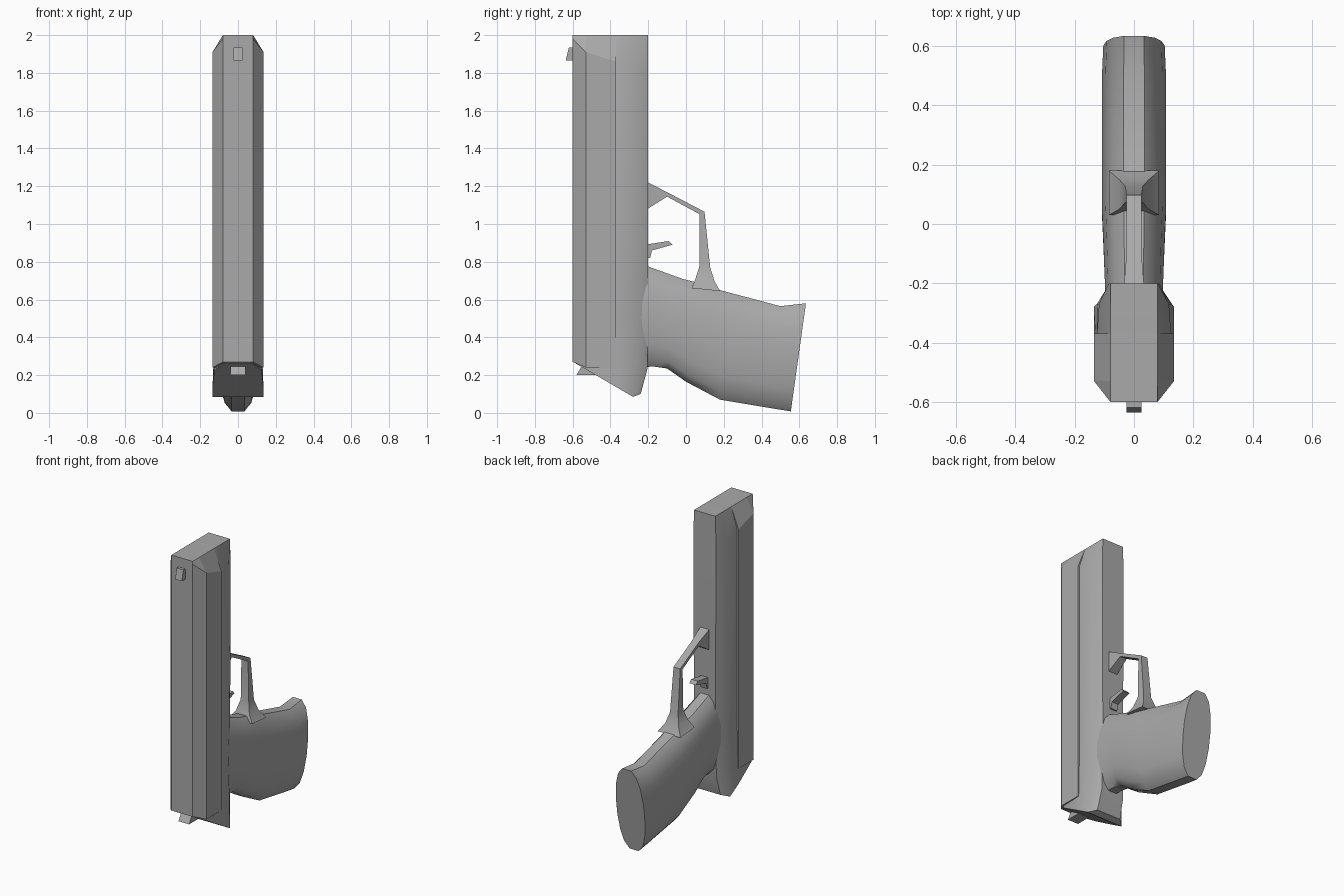
import bpy, bmesh, math

cube = bpy.data.objects.get("Cube")
if cube:
    bpy.data.objects.remove(cube, do_unlink=True)

grey = bpy.data.materials.new("gunmetal_grey")
grey.use_nodes = True
colour = (0.4, 0.4, 0.4, 1)
grey.diffuse_color = colour
grey.node_tree.nodes["Principled BSDF"].inputs["Base Color"].default_value = colour


def finish(name, bm, smooth):
    bmesh.ops.recalc_face_normals(bm, faces=bm.faces)
    mesh = bpy.data.meshes.new(name)
    bm.to_mesh(mesh)
    bm.free()
    mesh.materials.append(grey)
    obj = bpy.data.objects.new(name, mesh)
    bpy.context.collection.objects.link(obj)
    if smooth:
        bpy.ops.object.select_all(action='DESELECT')
        obj.select_set(True)
        bpy.context.view_layer.objects.active = obj
        bpy.ops.object.shade_smooth_by_angle(angle=math.radians(smooth))
    return obj


def loft(name, halves, smooth=0):
    """Skin a stack of half outlines, each mirrored across x = 0."""
    bm = bmesh.new()
    rings = []
    for half in halves:
        full = list(half) + [(-x, y, z) for x, y, z in reversed(half)]
        rings.append([bm.verts.new(p) for p in full])
    n = len(rings[0])
    for a, b in zip(rings, rings[1:]):
        for i in range(n):
            j = (i + 1) % n
            bm.faces.new((a[i], a[j], b[j], b[i]))
    # End caps are strips running straight across
    for r in (rings[0], rings[-1]):
        for i in range(n // 2 - 1):
            bm.faces.new((r[i], r[i + 1], r[n - 2 - i], r[n - 1 - i]))
    return finish(name, bm, smooth)


def plate(name, outline, half_width):
    """Extrude a side outline of (y, z) points across x."""
    bm = bmesh.new()
    sides = [[bm.verts.new((x, y, z)) for y, z in outline]
             for x in (-half_width, half_width)]
    for s in sides:
        bm.faces.new(s)
    for i in range(len(outline)):
        j = (i + 1) % len(outline)
        bm.faces.new((sides[0][i], sides[0][j], sides[1][j], sides[1][i]))
    return finish(name, bm, 0)


# Slide: chamfered bar with a bevelled top end
loft("slide", [
    [(0.08, -0.6, 0.27), (0.135, -0.53, 0.24), (0.135, -0.37, 0.24)],
    [(0.08, -0.6, 1.98), (0.135, -0.53, 1.91), (0.135, -0.37, 1.86)],
    [(0.08, -0.6, 2.0), (0.08, -0.53, 2.0), (0.08, -0.37, 2.0)],
])

# Frame: rounded rail under the slide, flared into a tang at the low end
loft("frame", [
    [(0.07, -0.59, 0.265), (0.125, -0.52, 0.225), (0.135, -0.37, 0.137),
     (0.135, -0.28, 0.085), (0.09, -0.24, 0.1)],
    [(0.07, -0.59, 0.29), (0.125, -0.52, 0.28), (0.13, -0.37, 0.26),
     (0.125, -0.27, 0.25), (0.085, -0.205, 0.23)],
    [(0.07, -0.59, 0.5), (0.12, -0.52, 0.5), (0.125, -0.37, 0.5),
     (0.118, -0.27, 0.5), (0.08, -0.2, 0.5)],
    [(0.07, -0.59, 1.9), (0.12, -0.52, 1.88), (0.125, -0.37, 1.86),
     (0.118, -0.27, 1.83), (0.085, -0.2, 1.81)],
    [(0.07, -0.59, 1.99), (0.078, -0.52, 1.995), (0.08, -0.37, 2.0),
     (0.08, -0.27, 2.0), (0.08, -0.2, 2.0)],
], smooth=40)

# Grip: oval sections between a back edge point and a front edge point
sections = [
    ((-0.32, 0.24), (-0.32, 0.82), 0.1),
    ((-0.17, 0.245), (-0.2, 0.775), 0.1),
    ((-0.1, 0.235), (-0.02, 0.71), 0.105),
    ((0.0, 0.165), (0.1, 0.68), 0.11),
    ((0.18, 0.07), (0.18, 0.65), 0.11),
    ((0.48, 0.02), (0.5, 0.565), 0.11),
    ((0.555, 0.008), (0.635, 0.58), 0.105),
]
grip = []
for (y0, z0), (y1, z1), width in sections:
    half = []
    for k in range(8):
        a = math.pi * (k + 0.5) / 8
        t = 0.5 - 0.5 * math.cos(a) / math.cos(math.pi / 16)
        half.append((width * math.sin(a) ** 0.7, y0 + (y1 - y0) * t, z0 + (z1 - z0) * t))
    grip.append(half)
loft("grip", grip, smooth=45)

# Trigger guard: thin band of outer and inner edge points, flared at the grip
guard = [
    ((-0.22, 1.23), (-0.22, 1.07), 0.035),
    ((-0.1, 1.168), (-0.1, 1.145), 0.025),
    ((0.098, 1.065), (0.072, 1.052), 0.025),
    ((0.128, 0.77), (0.072, 0.78), 0.03),
    ((0.15, 0.7), (0.05, 0.71), 0.05),
    ((0.18, 0.645), (0.03, 0.66), 0.085),
]
loft("trigger_guard", [[(w, *o), (w, *i)] for o, i, w in guard], smooth=30)

# Trigger and sights
plate("trigger", [(-0.22, 0.89), (-0.09, 0.91), (-0.072, 0.89), (-0.18, 0.86),
                  (-0.19, 0.82), (-0.22, 0.82)], 0.025)
plate("front_sight", [(-0.59, 1.935), (-0.62, 1.935), (-0.637, 1.865), (-0.59, 1.865)], 0.025)
plate("rear_sight", [(-0.58, 0.2), (-0.48, 0.2), (-0.48, 0.26), (-0.545, 0.26)], 0.04)
